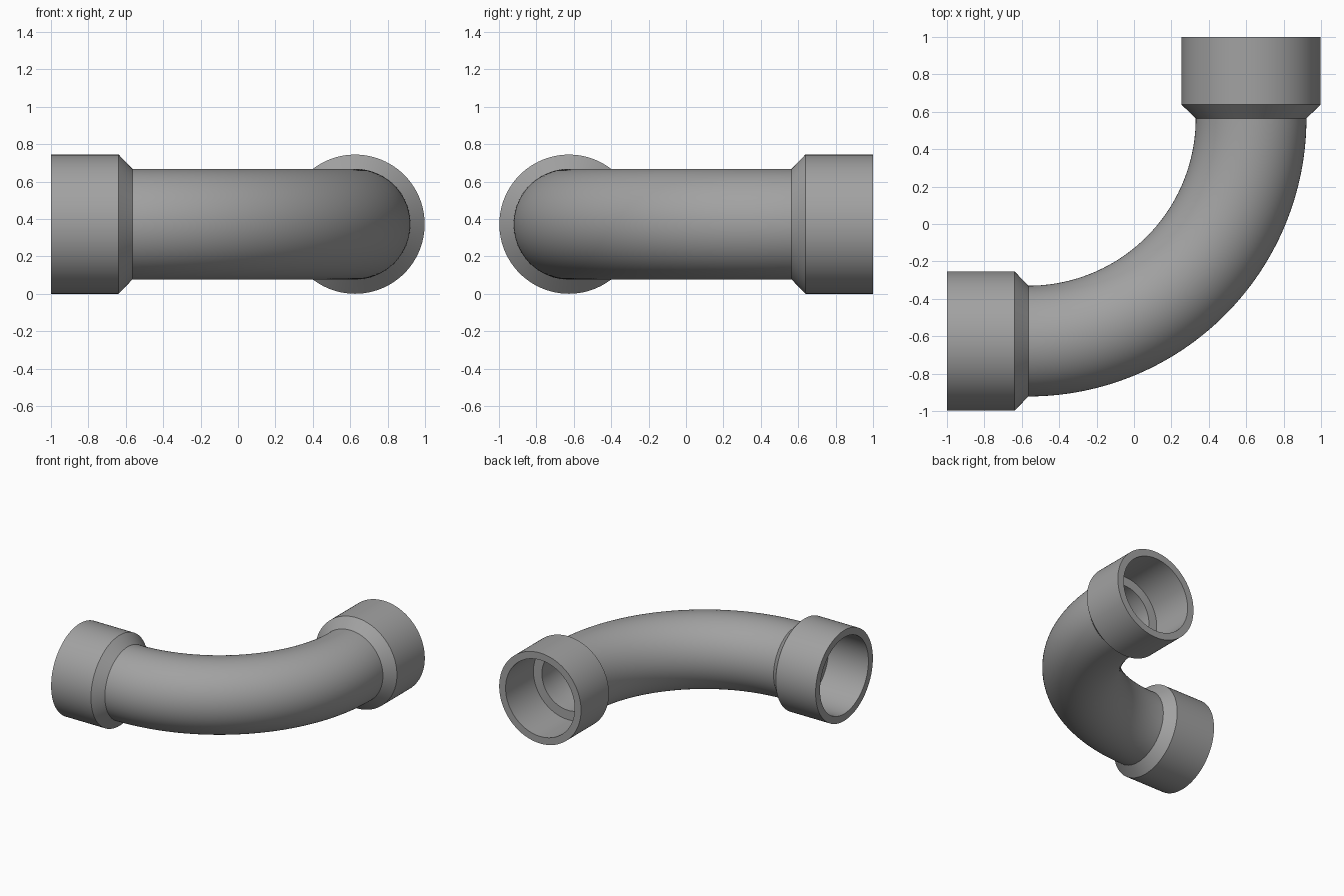
import bpy, bmesh, math
from mathutils import Vector

cube = bpy.data.objects.get("Cube")
if cube:
    bpy.data.objects.remove(cube, do_unlink=True)

SEGMENTS, BEND_STEPS = 96, 64
SOCKET_R, PIPE_R, WALL = 0.372, 0.296, 0.058
STRAIGHT, BEND_R = 0.435, 1.191
ARC = BEND_R * math.pi / 2
TOTAL = 2 * STRAIGHT + ARC

grey = bpy.data.materials.new("pipe grey")
grey.use_nodes = True
colour = (0.36, 0.36, 0.36, 1)
grey.diffuse_color = colour
grey.node_tree.nodes["Principled BSDF"].inputs["Base Color"].default_value = colour


def centreline(s):
    """Point and outward bend direction at distance s along the elbow."""
    angle = min(max((s - STRAIGHT) / BEND_R, 0), math.pi / 2)
    outward = Vector((math.sin(angle), -math.cos(angle), 0))
    tangent = Vector((math.cos(angle), math.sin(angle), 0))
    overrun = s - STRAIGHT - angle * BEND_R
    pivot = Vector((STRAIGHT - 1, 1 - STRAIGHT, SOCKET_R))
    return pivot + outward * BEND_R + tangent * overrun, outward


def ring(bm, s, radius):
    point, outward = centreline(s)
    verts = []
    for i in range(SEGMENTS):
        a = 2 * math.pi * i / SEGMENTS
        offset = outward * math.cos(a) + Vector((0, 0, math.sin(a)))
        verts.append(bm.verts.new(point + offset * radius))
    return verts


# Half profiles of the socket, mirrored onto the far end of the bend
bend = [STRAIGHT + ARC * i / BEND_STEPS for i in range(BEND_STEPS + 1)]


def skin(socket, radius):
    near = list(socket)
    far = [(TOTAL - s, r) for s, r in reversed(near)]
    return near + [(s, radius) for s in bend] + far


outside = skin([(0, SOCKET_R), (0.362, SOCKET_R)], PIPE_R)
inside = skin([(0, SOCKET_R - WALL), (0.362, SOCKET_R - WALL),
               (0.363, PIPE_R - WALL)], PIPE_R - WALL)
stations = outside + inside[::-1]

# Hollow elbow with a socket at each end
bm = bmesh.new()
rings = [ring(bm, s, r) for s, r in stations]
for a, b in zip(rings, rings[1:] + rings[:1]):
    for i in range(SEGMENTS):
        j = (i + 1) % SEGMENTS
        bm.faces.new((a[i], a[j], b[j], b[i]))
bmesh.ops.recalc_face_normals(bm, faces=bm.faces)
mesh = bpy.data.meshes.new("pipe_elbow")
bm.to_mesh(mesh)
bm.free()
mesh.materials.append(grey)
elbow = bpy.data.objects.new("pipe_elbow", mesh)
bpy.context.collection.objects.link(elbow)

bpy.ops.object.select_all(action="DESELECT")
elbow.select_set(True)
bpy.context.view_layer.objects.active = elbow
bpy.ops.object.shade_smooth_by_angle(angle=math.radians(30))
